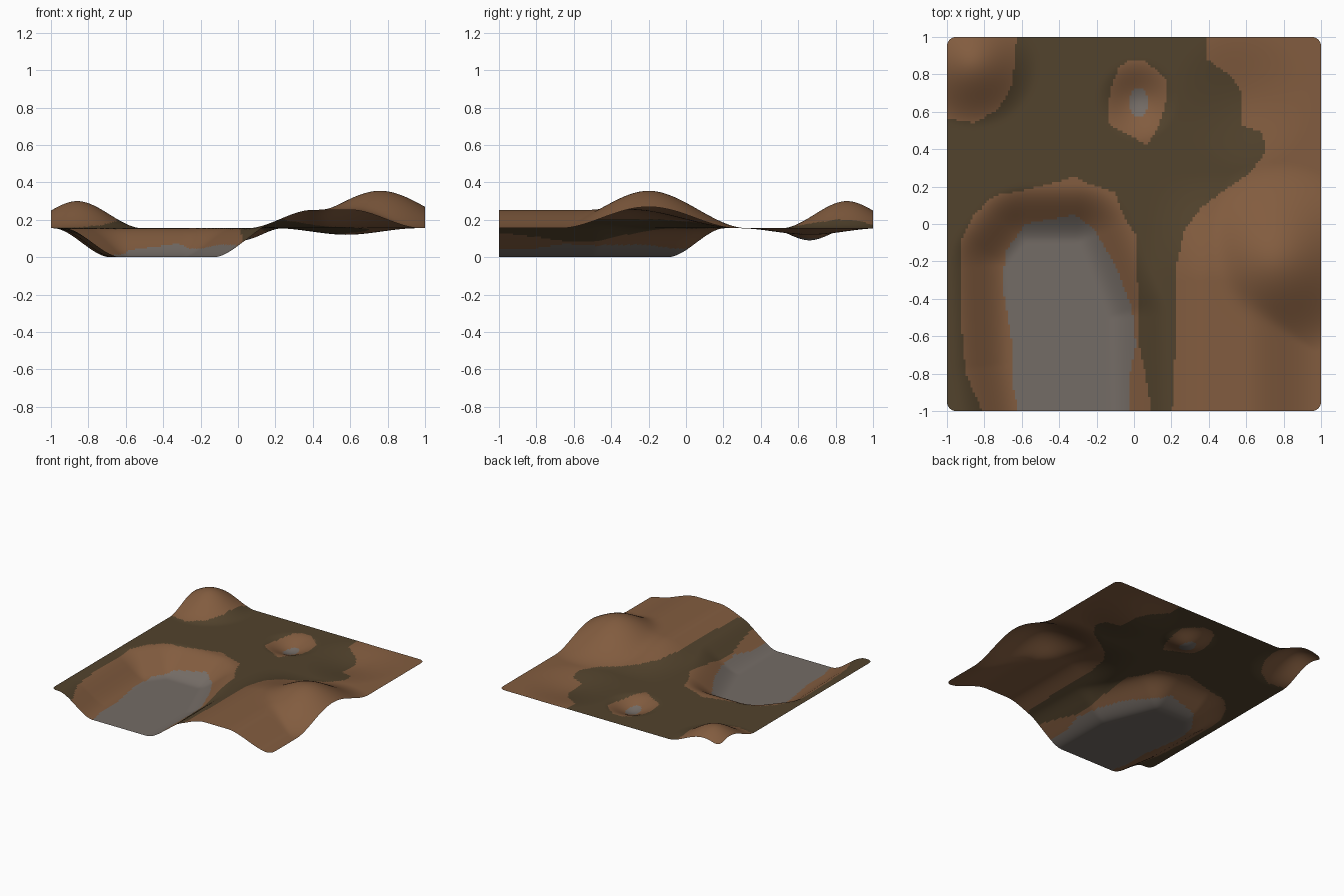
import bpy, bmesh, math
from mathutils import Vector

if "Cube" in bpy.data.objects:
    bpy.data.objects.remove(bpy.data.objects["Cube"])

N = 160          # grid cells per side
BASE = 0.155     # level of the flat ground


def step(a, b, v):
    t = max(0.0, min(1.0, (v - a) / (b - a)))
    return t * t * (3 - 2 * t)


def bump(x, y, cx, cy, radius):
    return 1 - step(0, radius, math.hypot(x - cx, y - cy))


def inside(poly, x, y):
    hit = False
    for (ax, ay), (bx, by) in zip(poly, poly[1:] + poly[:1]):
        if (ay > y) != (by > y) and x < ax + (y - ay) * (bx - ax) / (by - ay):
            hit = not hit
    return hit


def distance(poly, x, y):
    if inside(poly, x, y):
        return 0.0
    best = 9.0
    for (ax, ay), (bx, by) in zip(poly, poly[1:] + poly[:1]):
        dx, dy = bx - ax, by - ay
        t = max(0, min(1, ((x - ax) * dx + (y - ay) * dy) / (dx * dx + dy * dy)))
        best = min(best, math.hypot(x - ax - t * dx, y - ay - t * dy))
    return best


# Outline of the sunken basin floor
FLOOR = [(-0.59, -1.2), (-0.66, -0.75), (-0.68, -0.22), (-0.58, -0.1),
         (-0.3, -0.1), (-0.14, -0.5), (-0.13, -1.2)]

# Outlines of the ground colour patches
EARTH = [
    [(-0.8, -1.1), (-0.82, -0.98), (-0.9, -0.8), (-0.93, -0.45), (-0.93, -0.1),
     (-0.86, 0.04), (-0.75, 0.15), (-0.55, 0.19), (-0.32, 0.25), (-0.2, 0.2),
     (-0.1, 0.17), (-0.06, 0.05), (0.01, -0.06), (0.03, -0.65), (0.08, -0.9), (0.09, -1.1)],
    [(-1.1, 0.58), (-0.97, 0.56), (-0.85, 0.54), (-0.72, 0.62), (-0.65, 0.75), (-0.62, 1.1), (-1.1, 1.1)],
    [(-0.02, 0.88), (0.06, 0.87), (0.17, 0.78), (0.17, 0.65), (0.13, 0.52), (0.07, 0.42),
     (-0.05, 0.49), (-0.13, 0.53), (-0.14, 0.62), (-0.12, 0.74), (-0.08, 0.84)],
    [(0.38, 1.1), (0.39, 0.88), (0.52, 0.79), (0.58, 0.7), (0.57, 0.53), (0.69, 0.49),
     (0.7, 0.38), (0.62, 0.27), (0.48, 0.18), (0.36, 0.09), (0.27, -0.03), (0.22, -0.25),
     (0.23, -0.5), (0.2, -1.1), (1.1, -1.1), (1.1, 1.1)],
]
STONE = [(-0.6, -1.1), (-0.65, -0.85), (-0.65, -0.65), (-0.7, -0.35), (-0.69, -0.15),
         (-0.58, 0.0), (-0.32, 0.05), (-0.22, -0.02), (-0.1, -0.22), (-0.01, -0.45),
         (0.01, -0.65), (-0.03, -0.85), (-0.03, -1.1)]


def height(x, y):
    z = BASE * step(0, 0.31, distance(FLOOR, x, y))             # basin
    z += 0.145 * bump(x, y, -0.86, 0.86, 0.35)                  # corner hill
    z -= 0.065 * bump(x, y, 0.02, 0.66, 0.22)                   # small pit
    z -= 0.035 * bump(x, y, 0.58, 0.66, 0.38)                   # shallow dip
    ridge = 0.098 * step(0.05, 0.4, x) * (1 - step(0.6, 0.98, x)) * (1 - step(-0.3, 0.28, y))
    peak = 0.2 * bump(x, y, 0.76, -0.2, 0.53)
    return z + (ridge ** 6 + peak ** 6) ** (1 / 6)              # ridge and peak


def colour_index(x, y):
    if inside(STONE, x, y) or math.hypot((x - 0.025) / 0.052, (y - 0.65) / 0.075) < 1:
        return 2
    return 1 if any(inside(p, x, y) for p in EARTH) else 0


def plan(i, j):
    # Grid position with the four corners rounded off
    x, y = 2 * i / N - 1, 2 * j / N - 1
    c = 0.95
    dx, dy = abs(x) - c, abs(y) - c
    if dx > 0 and dy > 0:
        k = max(dx, dy) / math.hypot(dx, dy)
        x, y = math.copysign(c + dx * k, x), math.copysign(c + dy * k, y)
    return x, y


# Terrain sheet
bm = bmesh.new()
rows = []
for j in range(N + 1):
    pts = [plan(i, j) for i in range(N + 1)]
    rows.append([bm.verts.new((x, y, height(x, y))) for x, y in pts])
for j in range(N):
    for i in range(N):
        f = bm.faces.new((rows[j][i], rows[j][i + 1], rows[j + 1][i + 1], rows[j + 1][i]))
        c = f.calc_center_median()
        f.material_index = colour_index(c.x, c.y)
        f.smooth = True
mesh = bpy.data.meshes.new("terrain")
bm.to_mesh(mesh)
bm.free()

for name, col in (("olive_ground", (0.085, 0.056, 0.026, 1)),
                  ("brown_earth", (0.225, 0.108, 0.050, 1)),
                  ("grey_stone", (0.175, 0.150, 0.132, 1))):
    mat = bpy.data.materials.new(name)
    mat.diffuse_color = col
    mat.use_nodes = True
    mat.node_tree.nodes["Principled BSDF"].inputs["Base Color"].default_value = mat.diffuse_color
    mesh.materials.append(mat)

terrain = bpy.data.objects.new("terrain", mesh)
bpy.context.collection.objects.link(terrain)
